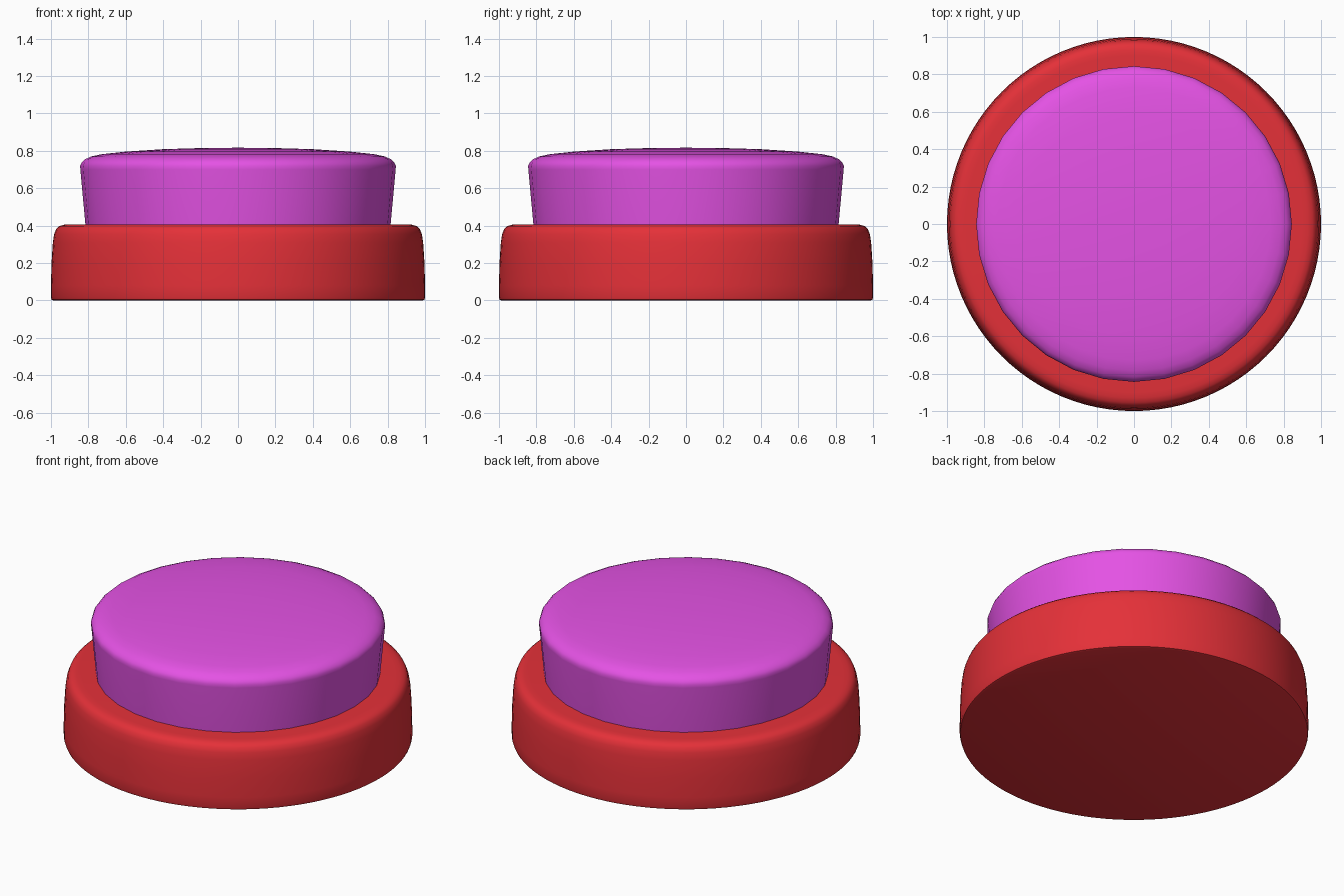
import bpy, math

if "Cube" in bpy.data.objects:
    bpy.data.objects.remove(bpy.data.objects["Cube"])


def material(name, rgb):
    m = bpy.data.materials.new(name)
    m.diffuse_color = (*rgb, 1)
    m.use_nodes = True
    m.node_tree.nodes["Principled BSDF"].inputs["Base Color"].default_value = m.diffuse_color
    return m


def lathe(name, profile, sides, mat):
    """Spin an (r, z) profile around z; radius 0 ends become poles."""
    verts, rings = [], []
    for r, z in profile:
        n = sides if r > 0 else 1
        rings.append([len(verts) + i for i in range(n)])
        for i in range(n):
            a = 2 * math.pi * i / sides
            verts.append((r * math.cos(a), r * math.sin(a), z))
    faces = []
    for lo, hi in zip(rings, rings[1:]):
        for i in range(sides):
            j = (i + 1) % sides
            if len(lo) == 1:
                faces.append((lo[0], hi[j], hi[i]))
            elif len(hi) == 1:
                faces.append((lo[i], lo[j], hi[0]))
            else:
                faces.append((lo[i], lo[j], hi[j], hi[i]))
    mesh = bpy.data.meshes.new(name)
    mesh.from_pydata(verts, [], faces)
    mesh.materials.append(mat)
    obj = bpy.data.objects.new(name, mesh)
    bpy.context.collection.objects.link(obj)
    bpy.ops.object.select_all(action='DESELECT')
    obj.select_set(True)
    bpy.context.view_layer.objects.active = obj
    bpy.ops.object.shade_smooth_by_angle(angle=math.radians(35))
    return obj


red = material("red", (0.78, 0.03, 0.04))
magenta = material("magenta", (0.78, 0.085, 0.78))

# Round housing with a softened upper rim
lathe("base", [(0, 0), (0.985, 0), (0.996, 0.004), (1.0, 0.016), (1.0, 0.08),
               (0.997, 0.2), (0.99, 0.31), (0.983, 0.355), (0.972, 0.383),
               (0.955, 0.398), (0.93, 0.405), (0.9, 0.407), (0, 0.407)], 96, red)

# Flared push cap with a rounded edge and shallow dome
lathe("button_cap", [(0, 0.35), (0.81, 0.35), (0.816, 0.407), (0.843, 0.70),
                     (0.844, 0.72), (0.836, 0.738), (0.818, 0.755),
                     (0.785, 0.77), (0.73, 0.782), (0.6, 0.796),
                     (0.4, 0.809), (0.2, 0.815), (0, 0.817)], 32, magenta)
